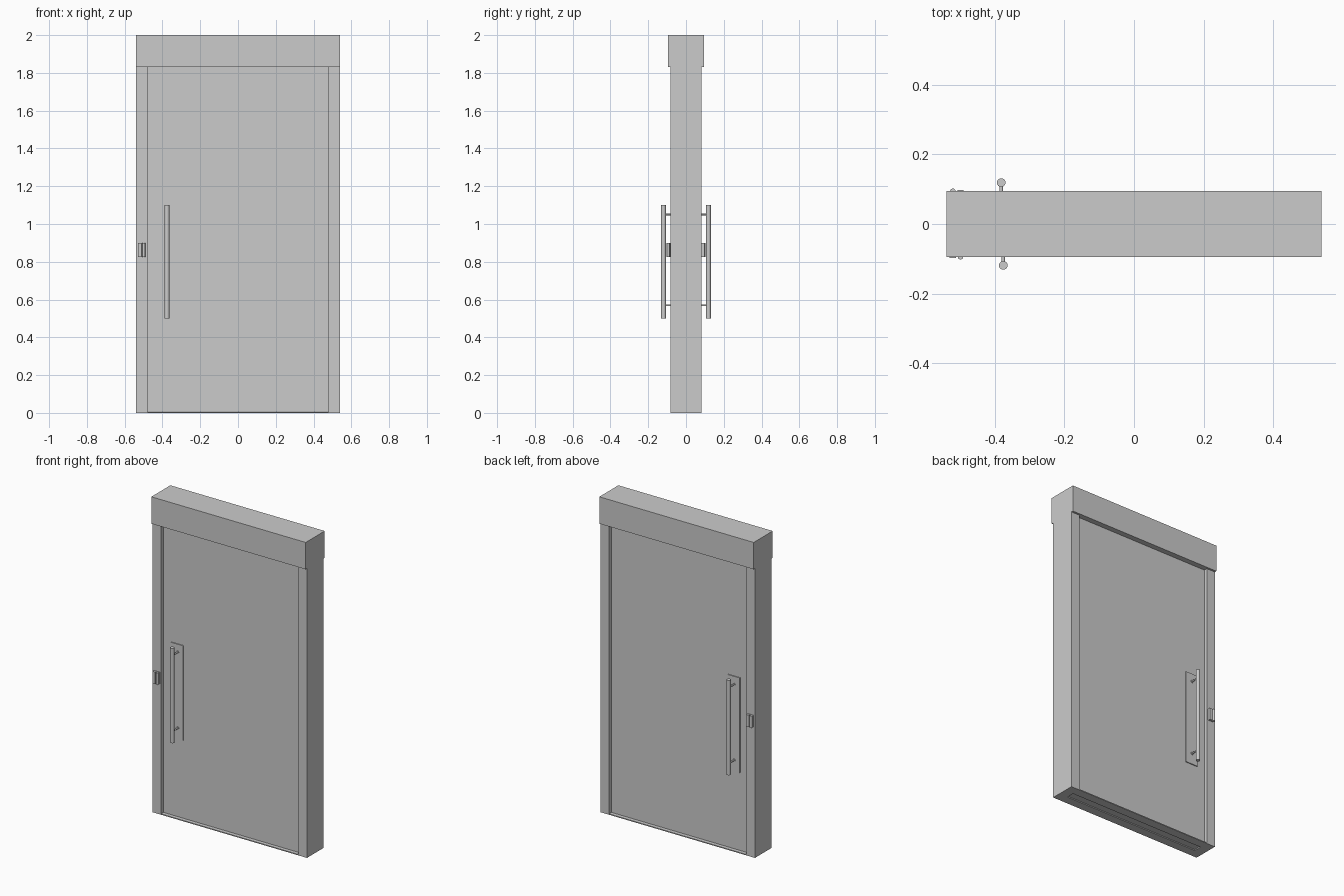
import bpy
from math import pi

if "Cube" in bpy.data.objects:
    bpy.data.objects.remove(bpy.data.objects["Cube"])


def box(name, x, y, z):
    """Box from (min, max) pairs on each axis."""
    bpy.ops.mesh.primitive_cube_add(
        size=1, location=[(a + b) / 2 for a, b in (x, y, z)])
    ob = bpy.context.object
    ob.name = name
    ob.scale = [abs(b - a) for a, b in (x, y, z)]
    bpy.ops.object.transform_apply(location=False, rotation=False, scale=True)
    return ob


def rod(name, r, length, loc, rot=(0, 0, 0), sides=32):
    bpy.ops.mesh.primitive_cylinder_add(
        vertices=sides, radius=r, depth=length, location=loc, rotation=rot)
    ob = bpy.context.object
    ob.name = name
    bpy.ops.object.shade_smooth_by_angle()
    return ob


# Frame: header and two posts
box("header", (-.54, .54), (-.095, .095), (1.83, 2))
for side, s in (("left", -1), ("right", 1)):
    box(side + "_post", sorted((s * .48, s * .54)), (-.082, .082), (0, 1.83))

# Door leaf, recessed between the posts
box("door_leaf", (-.48, .48), (-.06, .06), (.007, 1.83))

for side, s in (("front", -1), ("back", 1)):
    # Sill strips leaving a guide groove along the middle
    box(side + "_sill", (-.48, .48), sorted((s * .025, s * .082)), (0, .006))

    # Pull handle: backing plate, bar and two standoffs
    hx = -.379 - s * .003
    box(side + "_handle_plate", (-.422, -.338), sorted((s * .06, s * .066)), (.5, 1.1))
    rod(side + "_handle_bar", .0125, .6, (hx, s * .119, .8))
    for z in (.57, 1.05):
        rod(side + "_standoff", .005, .055, (hx, s * .09, z), (pi / 2, 0, 0), 16)
        rod(side + "_standoff_collar", .009, .004, (hx, s * .068, z), (pi / 2, 0, 0), 24)

    # Switch on the post: backing, flat key and rounded key
    box(side + "_switch_base", (-.53, -.49), sorted((s * .08, s * .086)), (.825, .9))
    kx = -.51 + s * .011
    box(side + "_switch_key", (kx - .009, kx + .009), sorted((s * .084, s * .098)), (.825, .9))
    rod(side + "_switch_bar", .008, .075, (-.51 - s * .011, s * .094, .8625))
